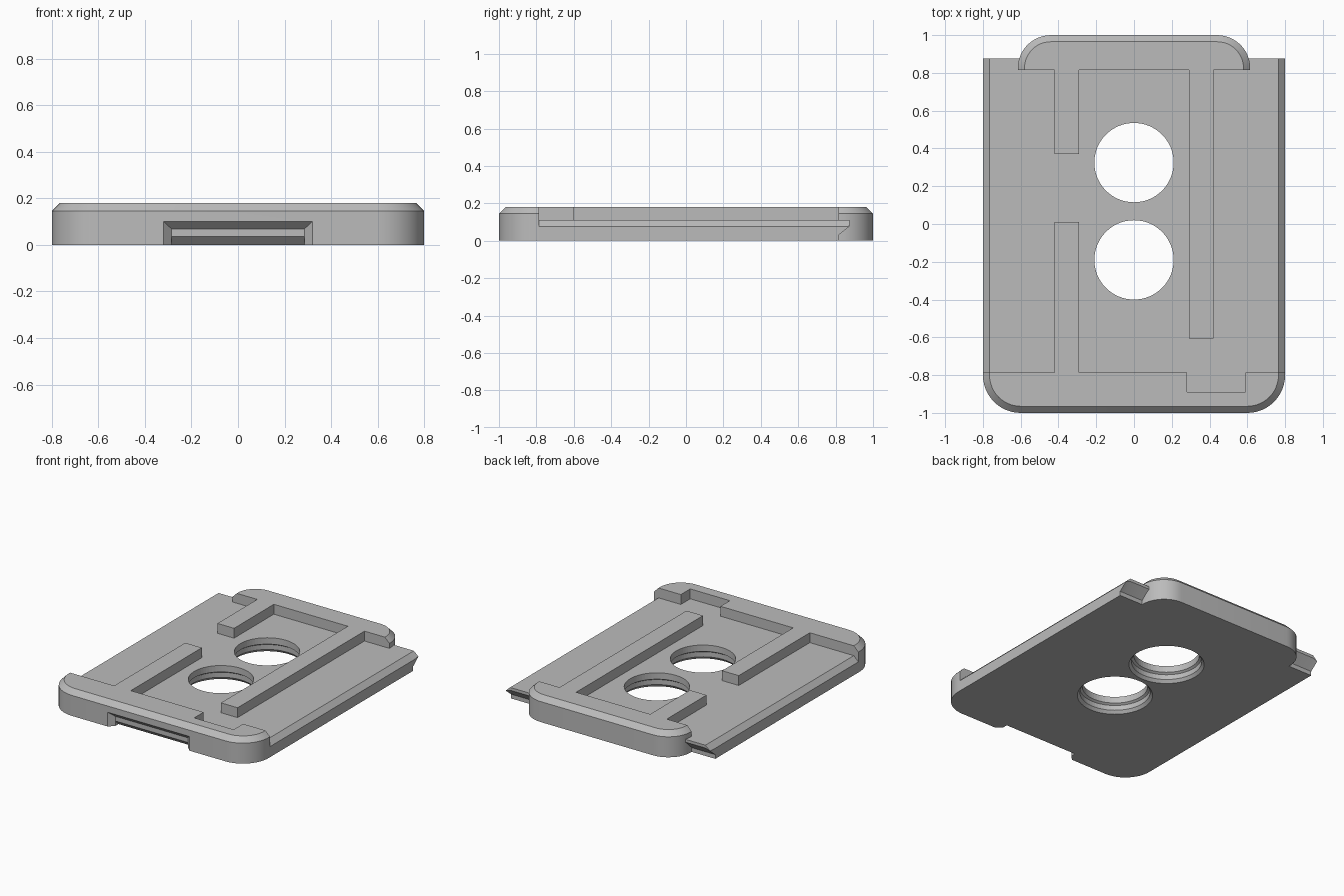
import bpy, bmesh, math

if "Cube" in bpy.data.objects:
    bpy.data.objects.remove(bpy.data.objects["Cube"], do_unlink=True)

grey = bpy.data.materials.new("mid_grey")
grey.use_nodes = True
grey.diffuse_color = (0.5, 0.5, 0.5, 1)
grey.node_tree.nodes["Principled BSDF"].inputs["Base Color"].default_value = (0.5, 0.5, 0.5, 1)

FLOOR, TOP, BEVEL = 0.11, 0.18, 0.035


def finish(name, bm):
    bmesh.ops.recalc_face_normals(bm, faces=bm.faces)
    mesh = bpy.data.meshes.new(name)
    bm.to_mesh(mesh)
    bm.free()
    mesh.materials.append(grey)
    ob = bpy.data.objects.new(name, mesh)
    bpy.context.collection.objects.link(ob)
    return ob


def loft(name, rings):
    """Skin a stack of equal point rings and cap both ends."""
    bm = bmesh.new()
    loops = [[bm.verts.new(p) for p in ring] for ring in rings]
    n = len(loops[0])
    for a, b in zip(loops, loops[1:]):
        for i in range(n):
            j = (i + 1) % n
            bm.faces.new((a[i], a[j], b[j], b[i]))
    bm.faces.new(loops[0])
    bm.faces.new(loops[-1])
    return finish(name, bm)


def box(name, x0, x1, y0, y1, z0, z1):
    return loft(name, [[(x0, y0, z), (x1, y0, z), (x1, y1, z), (x0, y1, z)] for z in (z0, z1)])


def cut(target, cutter):
    mod = target.modifiers.new("cut", "BOOLEAN")
    mod.operation = "DIFFERENCE"
    mod.solver = "EXACT"
    mod.object = cutter
    cutter.hide_render = True
    cutter.hide_viewport = True
    cutter.display_type = "WIRE"


def end_ring(half, y_in, y_out, radius, z, inset=0):
    """Outline of an end bar with two rounded outer corners."""
    s = math.copysign(1, y_out)
    half, radius, y_out = half - inset, radius - inset, y_out - s * inset
    pts = [(half, y_in, z)]
    for k in range(25):
        a = math.pi / 2 * (k % 13 if k < 13 else k - 12) / 12
        if k < 13:
            pts.append((half - radius + radius * math.cos(a),
                        y_out - s * radius * (1 - math.sin(a)), z))
    pts += [(-x, y, z) for x, y, z in reversed(pts)]
    return pts


def end_bar(name, half, y_in, y_out, radius):
    return loft(name, [end_ring(half, y_in, y_out, radius, 0),
                       end_ring(half, y_in, y_out, radius, TOP - BEVEL),
                       end_ring(half, y_in, y_out, radius, TOP, BEVEL)])


# Base plate with bevelled long edges
section = [(-0.8, 0), (0.8, 0), (0.8, 0.075), (0.765, FLOOR), (-0.765, FLOOR), (-0.8, 0.075)]
plate = loft("base_plate", [[(x, y, z) for x, z in section] for y in (-0.785, 0.815)])

# Two round holes, wider towards the underside
for i, y in enumerate((0.325, -0.19)):
    steps = [(0.25, -0.01), (0.225, 0.02), (0.225, 0.055), (0.21, 0.065), (0.21, 0.2)]
    turn = [2 * math.pi * k / 64 for k in range(64)]
    cutter = loft(f"hole_cutter_{i}",
                  [[(r * math.cos(a), y + r * math.sin(a), z) for a in turn] for r, z in steps])
    cut(plate, cutter)

# Rounded end bars
front = end_bar("front_bar", 0.8, -0.785, -1, 0.2)
back = end_bar("back_bar", 0.615, 0.815, 1, 0.175)

# Pocket in the front bar's inner edge
cut(front, box("pocket_cutter", 0.28, 0.59, -0.89, -0.7, FLOOR, 0.3))

# Flared slot in the front face, undercut at its lower edge
slot = [[(-w, y, -0.02), (w, y, -0.02), (w, y, z), (-w, y, z)]
        for w, y, z in ((0.33, -1.01, 0.11), (0.285, -0.965, 0.068))]
cut(front, loft("slot_cutter", slot))
under = [(-0.975, 0.045), (-0.92, -0.01), (-0.975, -0.01)]
cut(front, loft("undercut_cutter", [[(x, y, z) for y, z in under] for x in (-0.285, 0.285)]))

# Undercut tabs beside the back bar
tab = [(0.815, 0), (0.815, 0.03), (0.875, 0.09), (0.875, FLOOR), (0.815, FLOOR)]
for side, s in (("left", 1), ("right", -1)):
    edges = ((0.6, 1), (0.765, 1), (0.8, 0.68))
    loft(f"{side}_tab", [[(s * x, y, z * (k if z == FLOOR else 1) if y < 0.85 else min(z, 0.11 * k + 0.01 * (1 - k)))
                          for y, z in tab] for x, k in edges])

# Raised ribs
box("long_rib", 0.29, 0.42, -0.605, 0.815, FLOOR, TOP)
box("back_short_rib", -0.42, -0.29, 0.37, 0.815, FLOOR, TOP)
box("front_short_rib", -0.42, -0.29, -0.785, 0.01, FLOOR, TOP)

# Smooth the curved walls, keep edges crisp
bpy.ops.object.select_all(action="DESELECT")
for ob in bpy.data.objects:
    if ob.type == "MESH" and not ob.hide_render:
        ob.select_set(True)
        bpy.context.view_layer.objects.active = ob
bpy.ops.object.shade_smooth_by_angle(angle=math.radians(25))
